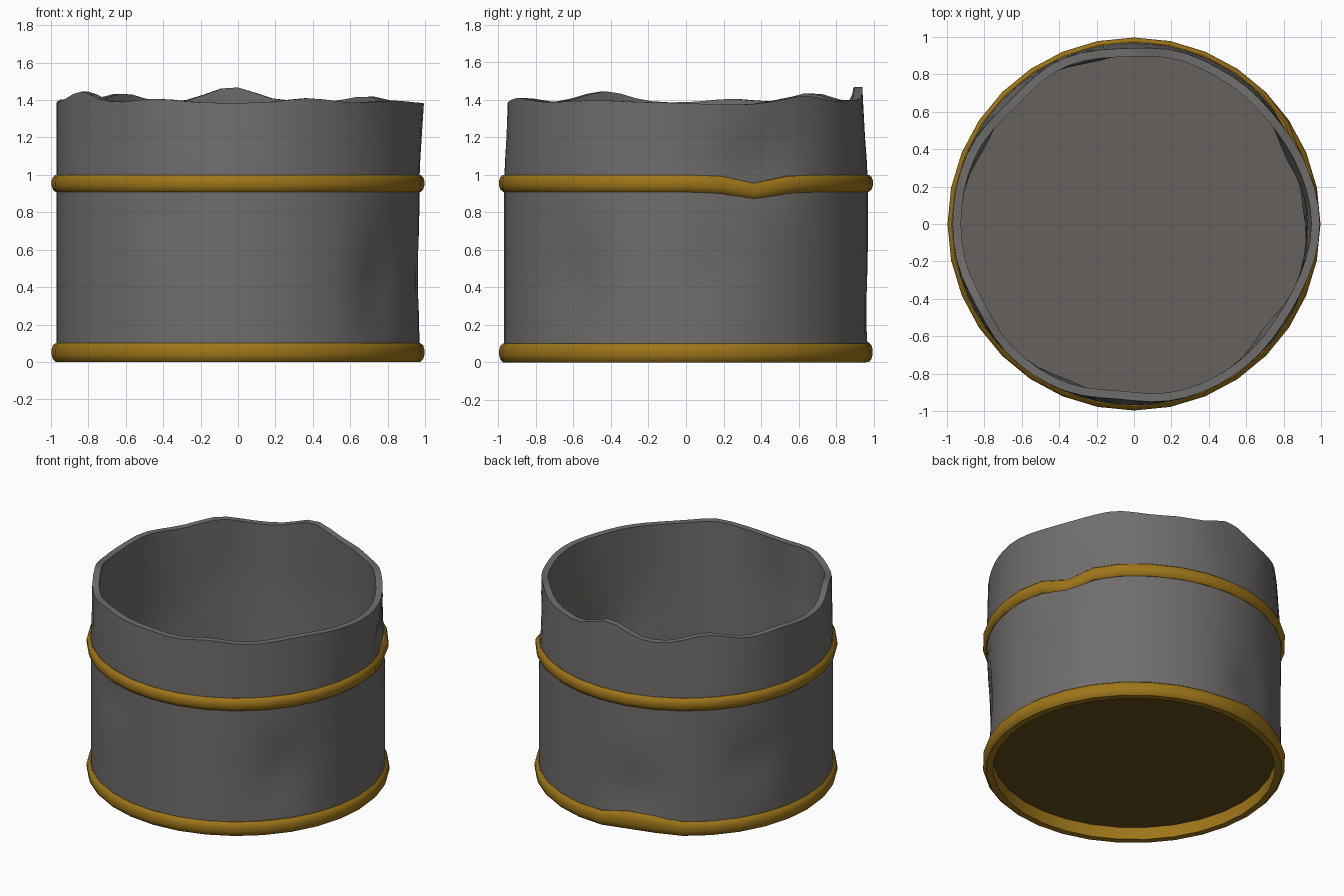
import bpy, bmesh
from math import cos, sin, exp, radians

if "Cube" in bpy.data.objects:
    bpy.data.objects.remove(bpy.data.objects["Cube"])

# rim bumps: angle, extra height, spread (degrees)
PEAKS = [(92, 0.085, 8), (133, 0.05, 8), (42, 0.035, 8), (208, 0.06, 8),
         (293, 0.025, 7), (330, 0.012, 9), (243, 0.022, 7), (165, 0.02, 7),
         (68, 0.012, 6), (15, -0.012, 9)]
# rim lean in or out: angle, radial shift, spread
LEANS = [(0, 0.024, 11), (40, -0.022, 10), (62, -0.02, 9), (92, -0.03, 11),
         (135, -0.035, 10), (208, -0.02, 8), (265, -0.03, 9), (328, -0.012, 10)]
# wall dents: angle, z, depth, spread, z spread
DENTS = [(247, 0.80, 0.025, 6, 0.08), (322, 0.42, 0.04, 7, 0.18),
         (8, 0.47, 0.02, 7, 0.13), (24, 1.05, 0.04, 8, 0.12),
         (152, 0.48, 0.03, 7, 0.11), (103, 0.28, 0.035, 8, 0.13)]
FLOOR_Z = 0.12


def material(name, rgb):
    m = bpy.data.materials.new(name)
    m.diffuse_color = (*rgb, 1)
    m.use_nodes = True
    m.node_tree.nodes["Principled BSDF"].inputs["Base Color"].default_value = m.diffuse_color
    return m


steel = material("worn_steel", (0.16, 0.155, 0.15))
floor_steel = material("dusty_floor", (0.13, 0.12, 0.11))
yellow = material("yellow_paint", (0.34, 0.18, 0.01))
dark_yellow = material("grimy_underside", (0.13, 0.07, 0.01))


def bell(deg, centre, spread):
    d = (deg - centre + 180) % 360 - 180
    return exp(-0.5 * (d / spread) ** 2)


def rim_height(deg):
    return 1.385 + sum(h * bell(deg, a, s) for a, h, s in PEAKS)


def wall_radius(deg, z):
    r = 0.97
    for a, dz, depth, s, sz in DENTS:
        r -= depth * bell(deg, a, s) * exp(-0.5 * ((z - dz) / sz) ** 2)
    t = min(max((z - 1.0) / 0.39, 0), 1)
    return r + t * sum(k * bell(deg, a, s) for a, k, s in LEANS)


def ring_mesh(name, sides, count, point, mat, closed=False, cap=False, angle=25):
    """Join 'count' loops around z; point(deg, i) gives radius and height."""
    bm = bmesh.new()
    loops = []
    for i in range(count):
        loop = []
        for k in range(sides):
            deg = 360 * k / sides
            r, z = point(deg, i)
            a = radians(deg)
            loop.append(bm.verts.new((r * cos(a), r * sin(a), z)))
        loops.append(loop)
    for i in range(count if closed else count - 1):
        lo, hi = loops[i], loops[(i + 1) % count]
        for k in range(sides):
            n = (k + 1) % sides
            bm.faces.new((lo[k], lo[n], hi[n], hi[k]))
    if cap:
        bm.faces.new(loops[-1])
    me = bpy.data.meshes.new(name)
    bm.to_mesh(me)
    bm.free()
    me.materials.append(mat)
    ob = bpy.data.objects.new(name, me)
    bpy.context.collection.objects.link(ob)
    bpy.ops.object.select_all(action='DESELECT')
    ob.select_set(True)
    bpy.context.view_layer.objects.active = ob
    bpy.ops.object.shade_smooth_by_angle(angle=radians(angle))
    return ob


def shell_point(deg, z, thickness):
    r = wall_radius(deg, z) - thickness
    if z > 1.2:
        z = 1.2 + (z - 1.2) / 0.19 * (rim_height(deg) - 1.2)
    return r, z


# barrel wall: up the outside, over the ragged rim and down the inside
OUTER = [0.04, 0.12, 0.24, 0.36, 0.48, 0.60, 0.72, 0.84, 0.96, 1.08, 1.2, 1.3, 1.39]
INNER = OUTER[:0:-1]
LEVELS = OUTER + INNER
ring_mesh("barrel_wall", 64, len(LEVELS),
          lambda d, i: shell_point(d, LEVELS[i], 0.045 if i >= len(OUTER) else 0), steel)

# floor inside the barrel
ring_mesh("inner_floor", 64, 1, lambda d, i: shell_point(d, FLOOR_Z, 0.045),
          floor_steel, cap=True)

# rounded yellow hoops, each knocked out of line at one spot
HOOP = [(0.93, 0.0), (0.975, 0.0), (0.99, 0.014), (0.997, 0.035), (0.997, 0.06),
        (0.99, 0.08), (0.975, 0.092), (0.93, 0.092)]


def hoop(name, base, scale, dent, shift, pull, spread, whole):
    def point(deg, i):
        r, z = HOOP[i]
        w = bell(deg, dent, spread)
        lift = shift * w * (1 if whole else 0.25 + 0.75 * z / 0.092)
        return r - pull * w, base + z * scale + lift
    return ring_mesh(name, 32, len(HOOP), point, yellow, closed=True, angle=35)


hoop("middle_hoop", 0.908, 1.0, 22.5, -0.045, 0.03, 6, True)
hoop("bottom_hoop", 0.0, 1.1, 106, 0.045, 0.02, 7, False)

# underside plate, recessed inside the bottom hoop
plate = ring_mesh("bottom_plate", 32, 1, lambda d, i: (0.95, 0.09), dark_yellow, cap=True)
plate.data.flip_normals()
